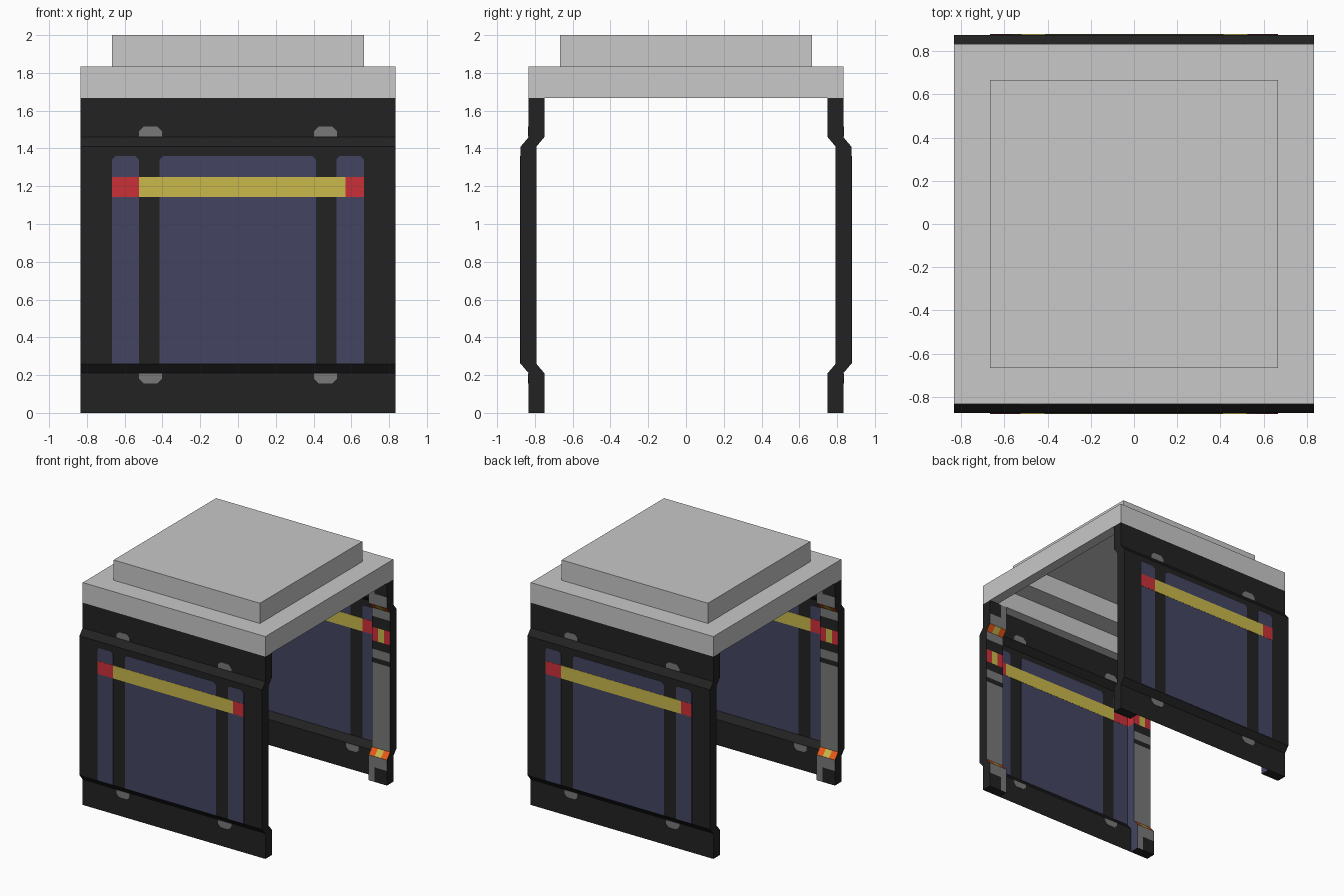
import bpy, bmesh

if "Cube" in bpy.data.objects:
    bpy.data.objects.remove(bpy.data.objects["Cube"])

def mat(name, r, g, b):
    m = bpy.data.materials.new(name)
    m.diffuse_color = (r, g, b, 1)
    m.use_nodes = True
    m.node_tree.nodes["Principled BSDF"].inputs["Base Color"].default_value = m.diffuse_color
    return m

BLACK, BLUE, GREY, YELLOW, RED, ORANGE, CAP = range(7)
MATS = [mat("black", .016, .016, .016), mat("panel blue", .056, .060, .120),
        mat("mid grey", .19, .19, .19), mat("yellow", .58, .48, .07),
        mat("red", .60, .03, .04), mat("orange", .80, .10, .01),
        mat("light grey", .58, .58, .58)]

def finish(name, bm, turn=False, solid=True):
    if solid:
        bmesh.ops.recalc_face_normals(bm, faces=bm.faces[:])
    me = bpy.data.meshes.new(name)
    bm.to_mesh(me)
    bm.free()
    for m in MATS:
        me.materials.append(m)
    ob = bpy.data.objects.new(name, me)
    bpy.context.collection.objects.link(ob)
    if turn:                       # the back wall is the front turned half round
        ob.rotation_euler.z = 3.14159265
    return ob

# Outer wall surface: bulges outwards between the two sloped bands
def outer(z):
    if z <= .21 or z >= 1.46:
        return -.833
    if .26 <= z <= 1.41:
        return -.875
    t = (z - .21) / .05 if z < 1 else (1.46 - z) / .05
    return -.833 - .042 * t

def sheet(name, turn):
    bm = bmesh.new()
    rows = [[bm.verts.new((x, outer(z), z)) for x in (-.667, .667)]
            for z in (0, .21, .26, 1.41, 1.46, 1.667)]
    for a, b in zip(rows, rows[1:]):
        bm.faces.new((a[0], a[1], b[1], b[0]))
    finish(name, bm, turn, False)

# Thin painted plate, visible on both sides of the sheet
def plate(name, turn, x0, x1, z0, z1, y, color, t=.003, top=0, bottom=0):
    pts = [(x0 + bottom, z0), (x1 - bottom, z0), (x1, z0 + bottom), (x1, z1 - top),
           (x1 - top, z1), (x0 + top, z1), (x0, z1 - top), (x0, z0 + bottom)]
    pts = list(dict.fromkeys(pts))
    bm = bmesh.new()
    f = bm.faces.new([bm.verts.new((x, y - t, z)) for x, z in pts])
    r = bmesh.ops.extrude_face_region(bm, geom=[f])
    for v in r["geom"]:
        if isinstance(v, bmesh.types.BMVert):
            v.co.y += 2 * t
    for f in bm.faces:
        f.material_index = color
    finish(name, bm, turn)

# Inner face colour of a post by height and third (0 = towards the panel)
def post_color(z, third):
    if .21 < z < .26 or 1.41 < z < 1.46:
        return YELLOW if third == 1 else ORANGE
    if 1.14 < z < 1.25:
        return YELLOW if third == 1 else RED
    if z < .12 or z > 1.55:
        return GREY if third == 0 else BLACK
    if 1.07 < z < 1.14 or .96 < z < 1.0 or 1.25 < z < 1.34:
        return BLACK
    return GREY

def post(name, turn, side):
    xs = [side * x for x in (.667, .722, .778, .833)]
    zs = [0, .12, .21, .26, .96, 1.0, 1.07, 1.14, 1.25, 1.34, 1.41, 1.46, 1.55, 1.667]
    bm = bmesh.new()
    out = [[bm.verts.new((x, outer(z), z)) for x in xs] for z in zs]
    inn = [[bm.verts.new((x, outer(z) + .083, z)) for x in xs] for z in zs]

    def quad(a, b, c, d, color):
        bm.faces.new((a, b, c, d)).material_index = color
    for i in range(len(zs) - 1):
        zm = (zs[i] + zs[i + 1]) / 2
        for k in range(3):
            quad(out[i][k], out[i][k+1], out[i+1][k+1], out[i+1][k], BLACK)
            quad(inn[i][k], inn[i][k+1], inn[i+1][k+1], inn[i+1][k], post_color(zm, k))
        for k, c in ((0, RED if 1.14 < zm < 1.25 else BLUE), (3, BLACK)):
            quad(out[i][k], inn[i][k], inn[i+1][k], out[i+1][k], c)
    for i in (0, -1):
        for k in range(3):
            quad(out[i][k], out[i][k+1], inn[i][k+1], inn[i][k], BLACK)
    finish(name, bm, turn)

# Both walls
for turn, n in ((False, "front"), (True, "back")):
    sheet(n + "_wall_sheet", turn)
    post(n + "_post_left", turn, -1)
    post(n + "_post_right", turn, 1)
    for i, (a, b) in enumerate(((-.666, -.525), (-.415, .412), (.522, .666))):
        plate(f"{n}_blue_panel_{i}", turn, a, b, .262, 1.36, -.875, BLUE, top=.018)
    for i, (a, b, c) in enumerate(((-.666, -.525, RED), (-.525, .57, YELLOW), (.57, .666, RED))):
        plate(f"{n}_stripe_{i}", turn, a, b, 1.143, 1.25, -.875, c, t=.0045)
    for s in (-1, 1):
        x = s * .463
        plate(f"{n}_upper_lug_{s}", turn, x - .061, x + .061, 1.462, 1.515, -.833, GREY, top=.025)
        plate(f"{n}_lower_lug_{s}", turn, x - .061, x + .061, .155, .208, -.833, GREY, bottom=.025)

# Hollow stepped roof from square loops (half width, height)
bm = bmesh.new()
loops = [[bm.verts.new((sx * h, sy * h, z)) for sx, sy in ((-1, -1), (1, -1), (1, 1), (-1, 1))]
         for h, z in ((.583, 1.985), (.583, 1.82), (.75, 1.82), (.75, 1.667),
                      (.833, 1.667), (.833, 1.833), (.667, 1.833), (.667, 2.0))]
for a, b in zip(loops, loops[1:]):
    for k in range(4):
        j = (k + 1) % 4
        bm.faces.new((a[k], a[j], b[j], b[k]))
bm.faces.new(loops[0])
bm.faces.new(loops[-1])
for f in bm.faces:
    f.material_index = CAP
finish("stepped_roof", bm)
